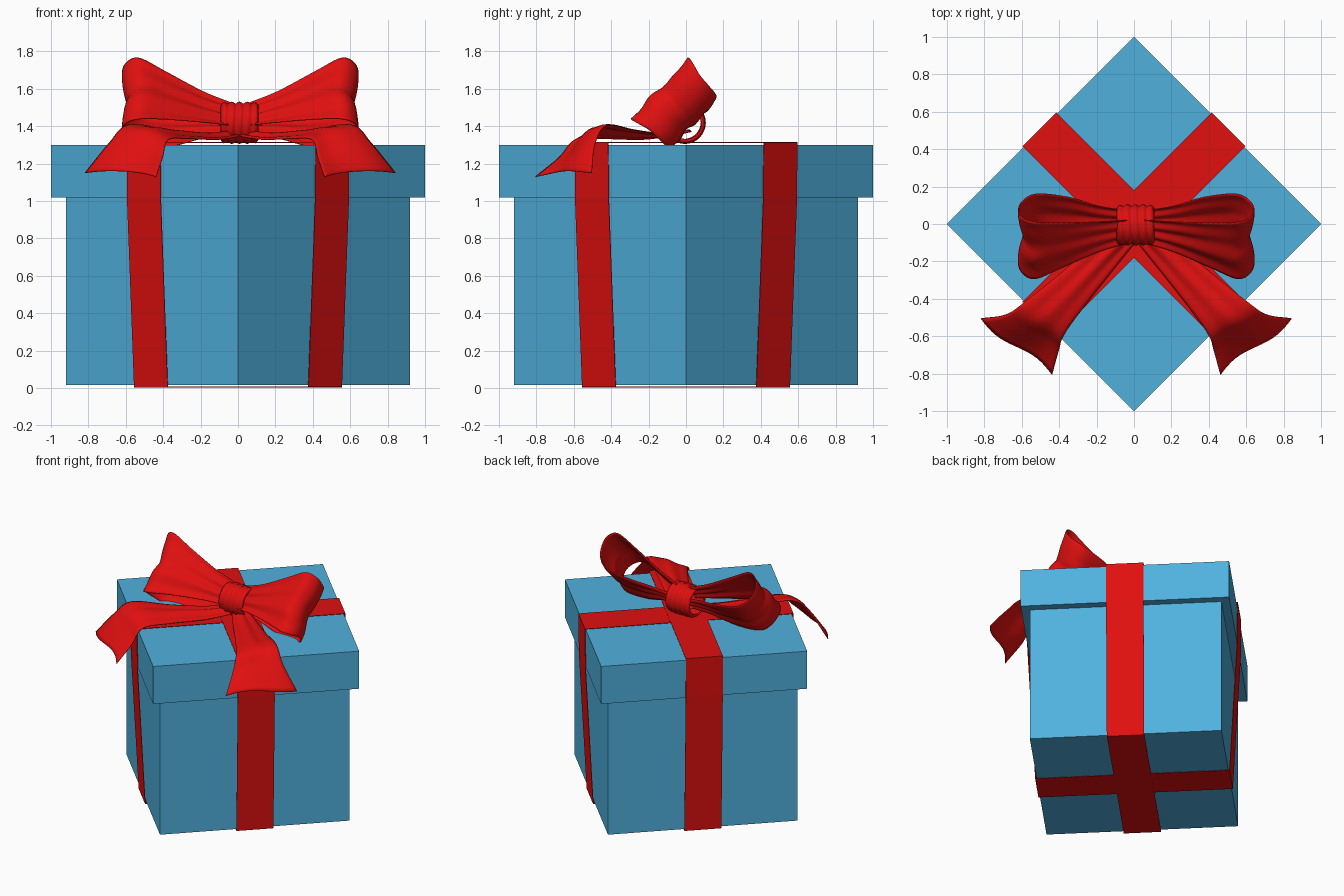
import bpy, math
from mathutils import Vector

if "Cube" in bpy.data.objects:
    bpy.data.objects.remove(bpy.data.objects["Cube"], do_unlink=True)

def material(name, rgb):
    m = bpy.data.materials.new(name)
    m.use_nodes = True
    m.diffuse_color = (*rgb, 1)
    m.node_tree.nodes["Principled BSDF"].inputs["Base Color"].default_value = (*rgb, 1)
    return m

BLUE = material("box_blue", (0.08, 0.44, 0.73))
RED = material("ribbon_red", (0.75, 0.005, 0.005))
SHIFT = 0.012          # the bow sits slightly off centre

def box(name, side, z0, z1):
    bpy.ops.mesh.primitive_cube_add(size=1, location=(0, 0, (z0 + z1) / 2),
                                    rotation=(0, 0, math.pi / 4))
    ob = bpy.context.object
    ob.name = name
    ob.scale = (side, side, z1 - z0)
    ob.data.materials.append(BLUE)

def sheet(name, rows, thickness, smooth=True, closed=False):
    """Cloth made of rows of points, given a little thickness."""
    n, count = len(rows[0]), len(rows)
    faces = []
    for i in range(count if closed else count - 1):
        j = (i + 1) % count
        faces += [(i * n + k, i * n + k + 1, j * n + k + 1, j * n + k) for k in range(n - 1)]
    me = bpy.data.meshes.new(name)
    me.from_pydata([p for r in rows for p in r], [], faces)
    me.materials.append(RED)
    ob = bpy.data.objects.new(name, me)
    bpy.context.collection.objects.link(ob)
    mod = ob.modifiers.new("thickness", "SOLIDIFY")
    mod.thickness, mod.offset = thickness, 0
    if smooth:
        bpy.ops.object.select_all(action="DESELECT")
        ob.select_set(True)
        bpy.context.view_layer.objects.active = ob
        bpy.ops.object.shade_smooth_by_angle(angle=math.radians(50))
    return ob

def spline(points, steps=6):
    """Catmull-Rom curve through points of any dimension."""
    pts = [Vector(p) for p in points]
    pts = [pts[0] * 2 - pts[1]] + pts + [pts[-1] * 2 - pts[-2]]
    out = []
    for a, b, c, d in zip(pts, pts[1:], pts[2:], pts[3:]):
        for k in range(steps):
            t = k / steps
            out.append(0.5 * (2 * b + (c - a) * t + (2 * a - 5 * b + 4 * c - d) * t * t
                              + (3 * b - a - 3 * c + d) * t ** 3))
    return out + [pts[-2]]

# Box and lid
box("box_body", 1.30, 0.015, 1.10)
box("box_lid", 1.414, 1.02, 1.30)

# Two ribbons wrapped around the box
half = [(0.714, 1.312), (0.711, 1.02), (0.658, 0.004)]
ring = half + [(-u, z) for u, z in reversed(half)]
for i, name in enumerate(("ribbon_wrap_a", "ribbon_wrap_b")):
    rows = [[(u, w, z + 0.002 * i) for w in (-0.127, 0.127)] for u, z in ring]
    sheet(name, rows, 0.004, smooth=False, closed=True).rotation_euler.z = math.pi / 4 + i * math.pi / 2

# Bow loops: reach from the knot, depth, half width
loop_path = [(0.04, -0.045, 0.085), (0.2, -0.065, 0.115), (0.4, -0.105, 0.175),
             (0.54, -0.125, 0.222), (0.61, -0.075, 0.218), (0.63, 0.0, 0.2),
             (0.605, 0.075, 0.195), (0.53, 0.12, 0.19), (0.36, 0.10, 0.16),
             (0.2, 0.06, 0.11), (0.04, 0.03, 0.08)]
WIDE = Vector((0, 0.7, 0.714))
DEEP = Vector((0, 0.7, -0.714))

def bow_loop(name, side):
    rows = []
    for x, depth, hw in spline(loop_path):
        f = x / 0.63
        centre = Vector((0, -0.06 * f, 1.42 + 0.105 * f))
        row = []
        for k in range(25):
            v = k / 12 - 1
            pleat = 0.010 * math.sin(v * 9 + 1) * (1 - 0.7 * f) + 0.008 * f * math.sin(v * 5)
            flare = x - 0.03 * f * (1 - abs(v)) ** 2
            p = centre + WIDE * (v * hw) + DEEP * (depth + pleat)
            row.append((side * flare + SHIFT, p.y, p.z))
        rows.append(row)
    sheet(name, rows, 0.006)

# Tails: outer and inner edges from the knot to the tip
tail_outer = [(0.02, 0.03, 1.37), (0.2, -0.09, 1.35), (0.4, -0.26, 1.375), (0.6, -0.42, 1.405),
              (0.7, -0.485, 1.31), (0.83, -0.505, 1.15)]
tail_inner = [(0.0, -0.09, 1.34), (0.12, -0.24, 1.325), (0.27, -0.43, 1.33), (0.385, -0.59, 1.325),
              (0.415, -0.68, 1.23), (0.45, -0.805, 1.13)]

def tail(name, side):
    rows = []
    outer, inner = spline(tail_outer), spline(tail_inner)
    for i, (a, b) in enumerate(zip(outer, inner)):
        f = i / (len(outer) - 1)
        row = []
        for k in range(17):
            v = k / 16
            p = a.lerp(b, v)
            bulge = math.sin(math.pi * v)
            lift = 0.02 * bulge + 0.007 * (1 - f) * math.sin(v * 15)
            wave = 0.014 * f * math.sin(v * 2 * math.pi)
            row.append((side * (p.x + wave) + SHIFT, p.y - wave, max(p.z + lift, 1.32 if f < 0.6 else 0)))
        rows.append(row)
    sheet(name, rows, 0.005)

for label, side in (("left", 1), ("right", -1)):
    bow_loop("bow_loop_" + label, side)
    tail("bow_tail_" + label, side)

# Knot: a gathered band around the middle of the bow
rows = []
for i in range(32):
    a = i * math.tau / 32
    row = []
    for k in range(29):
        x = (k / 14 - 1) * 0.097
        r = 0.101 + 0.005 * math.cos(x * 150 + 0.6 * math.sin(a * 2)) - 0.012 * (abs(x) / 0.097) ** 8
        row.append((x + SHIFT - 0.004, -0.005 + r * math.cos(a), 1.418 + r * 1.02 * math.sin(a)))
    rows.append(row)
sheet("bow_knot", rows, 0.01, closed=True)
